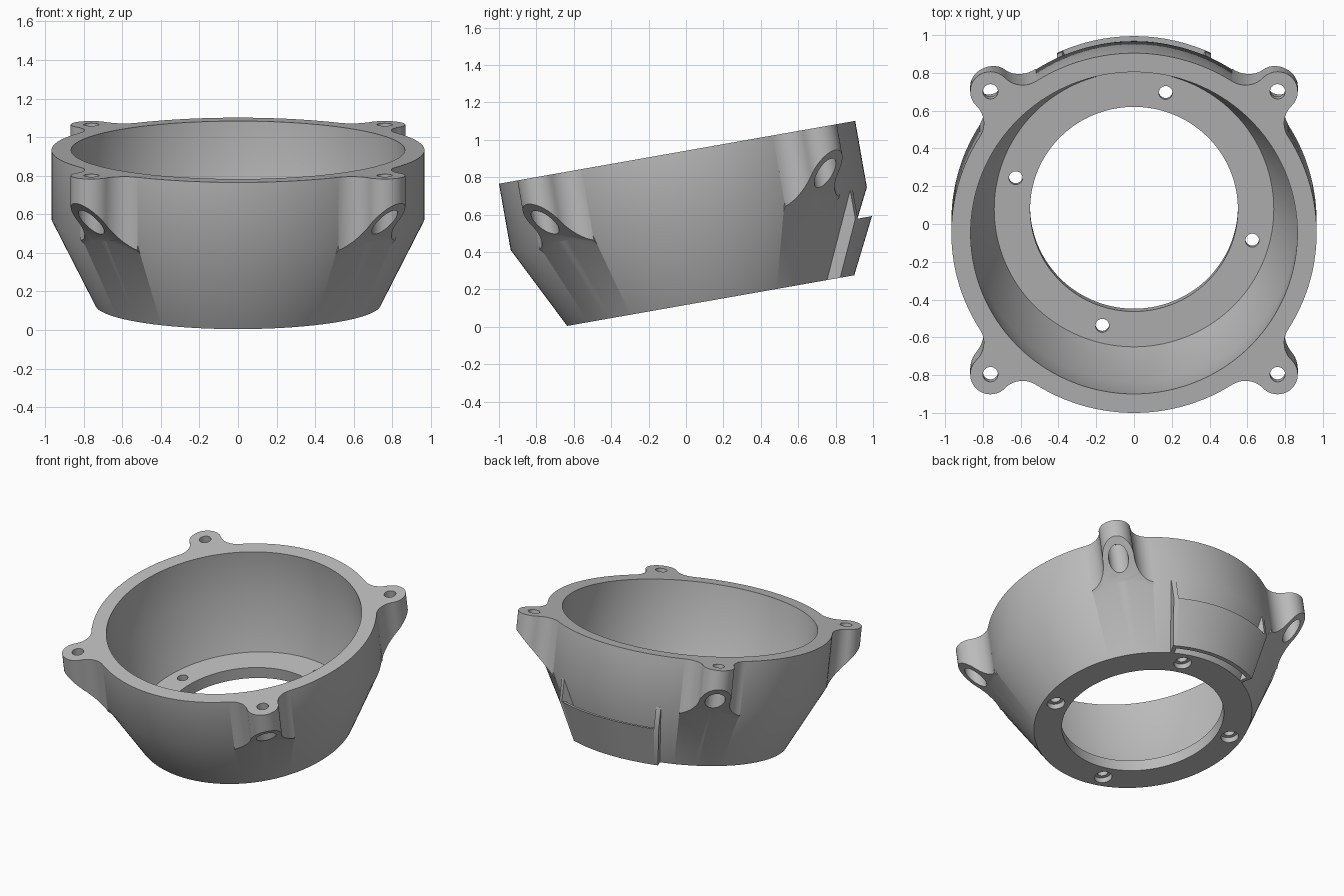
import bpy, bmesh
from math import radians, cos, sin, atan2, acos, pi, tau
from mathutils import Matrix, Vector

if "Cube" in bpy.data.objects:
    bpy.data.objects.remove(bpy.data.objects["Cube"])

TILT = radians(10)
PLACE = Matrix.Rotation(TILT, 4, 'X') @ Matrix.Translation((0, 0.115, 0))
BOTTOM, FLOOR, KINK, TOP = 0.115, 0.2, 0.567, 0.927
RADIUS, LUG_DIST = 0.967, 1.075

grey = bpy.data.materials.new("plain grey")
grey.use_nodes = True
COLOUR = (0.5, 0.5, 0.5, 1)
grey.diffuse_color = COLOUR
grey.node_tree.nodes["Principled BSDF"].inputs["Base Color"].default_value = COLOUR


def make(name, bm):
    bmesh.ops.recalc_face_normals(bm, faces=bm.faces)
    mesh = bpy.data.meshes.new(name)
    bm.to_mesh(mesh)
    bm.free()
    mesh.materials.append(grey)
    obj = bpy.data.objects.new(name, mesh)
    bpy.context.collection.objects.link(obj)
    return obj


def sweep(name, profile, start=0, end=tau, steps=144):
    """Turn a closed (radius, height) profile about z; angles run from +y."""
    bm = bmesh.new()
    full = end - start > 6.2
    rings = []
    for i in range(steps if full else steps + 1):
        a = start + (end - start) * i / steps
        rings.append([bm.verts.new((r * sin(a), r * cos(a), z)) for r, z in profile])
    n = len(profile)
    for i in range(steps):
        p, q = rings[i], rings[(i + 1) % len(rings)]
        for j in range(n):
            k = (j + 1) % n
            bm.faces.new((p[j], p[k], q[k], q[j]))
    if not full:
        bm.faces.new(rings[0])
        bm.faces.new(rings[-1])
    return make(name, bm)


def combine(obj, other, operation):
    mod = obj.modifiers.new("combine", 'BOOLEAN')
    mod.operation, mod.solver, mod.object = operation, 'EXACT', other
    bpy.context.view_layer.objects.active = obj
    bpy.ops.object.modifier_apply(modifier=mod.name)
    bpy.data.objects.remove(other)


def drill(obj, x, y, radius, low, high):
    bm = bmesh.new()
    bmesh.ops.create_cone(bm, cap_ends=True, segments=40, radius1=radius, radius2=radius,
                          depth=high - low, matrix=Matrix.Translation((x, y, (low + high) / 2)))
    cutter = make("drill_cutter", bm)
    cutter.hide_render = True
    combine(obj, cutter, 'DIFFERENCE')


def arc(centre, radius, a, b, steps=14):
    return [centre + radius * Vector((cos(a + (b - a) * i / steps), sin(a + (b - a) * i / steps)))
            for i in range(steps + 1)]


def lug_outline(tip=0.107, fillet=0.13):
    """Rounded ear blended into the rim by concave fillets, pointing along +x."""
    far = RADIUS + fillet
    a = acos((LUG_DIST ** 2 + far ** 2 - (tip + fillet) ** 2) / (2 * LUG_DIST * far))
    f, ear = Vector((far * cos(a), far * sin(a))), Vector((LUG_DIST, 0))
    turn = atan2(f.y - ear.y, f.x - ear.x)
    side = arc(f, fillet, a + pi, turn + pi)
    mirrored = [Vector((p.x, -p.y)) for p in reversed(side)]
    inner = [Vector((0.9 * cos(a), s * 0.9 * sin(a))) for s in (-1, 1)]
    return side + arc(ear, tip, turn, -turn, 24)[1:-1] + mirrored + inner


def make_lug(angle):
    bm = bmesh.new()
    spin = Matrix.Rotation(angle, 4, 'Z')
    outline = lug_outline()
    top = [bm.verts.new(spin @ Vector((p.x, p.y, TOP))) for p in outline]
    # sloped underside
    low = [bm.verts.new(spin @ Vector((p.x, p.y, KINK + 1.05 * (p.x - RADIUS)))) for p in outline]
    bm.faces.new(top)
    bm.faces.new(low)
    for i in range(len(top)):
        k = (i + 1) % len(top)
        bm.faces.new((top[i], top[k], low[k], low[i]))
    lug = make("lug", bm)
    x, y = LUG_DIST * cos(angle), LUG_DIST * sin(angle)
    drill(lug, x, y, 0.067, 0.3, 0.85)
    drill(lug, x, y, 0.04, 0.8, 1.1)
    return lug


# Tapered ring with a flat floor flange
body = sweep("ring_body", [(0.55, BOTTOM), (0.74, BOTTOM), (RADIUS, KINK), (RADIUS, TOP),
                           (0.865, TOP), (0.865, KINK), (0.74, FLOOR), (0.55, FLOOR)])

# Corner mounting lugs
for i in range(4):
    combine(body, make_lug(pi / 4 + i * pi / 2), 'UNION')

# Counterbored screw holes in the floor
for i in range(4):
    a = radians(75) + i * pi / 2
    x, y = 0.648 * cos(a), 0.648 * sin(a)
    drill(body, x, y, 0.06, 0, 0.155)
    drill(body, x, y, 0.036, 0.1, 0.3)

# Rear slot: two side ribs carrying a thin curved cover
parts = [body]
rib = [(0.733, BOTTOM), (0.819, BOTTOM), (RADIUS, 0.41), (RADIUS, KINK), (0.955, KINK)]
for name, a, b in (("left_rib", 23, 25), ("right_rib", -25, -23)):
    parts.append(sweep(name, rib, radians(a), radians(b), 2))
cover = [(0.792, BOTTOM), (0.819, BOTTOM), (RADIUS, 0.41), (0.94, 0.41)]
parts.append(sweep("slot_cover", cover, radians(-23), radians(23), 24))

# Tilt everything and smooth the curved faces
for obj in parts:
    obj.data.transform(PLACE)
    bpy.ops.object.select_all(action='DESELECT')
    obj.select_set(True)
    bpy.context.view_layer.objects.active = obj
    bpy.ops.object.shade_smooth_by_angle(angle=radians(30))
